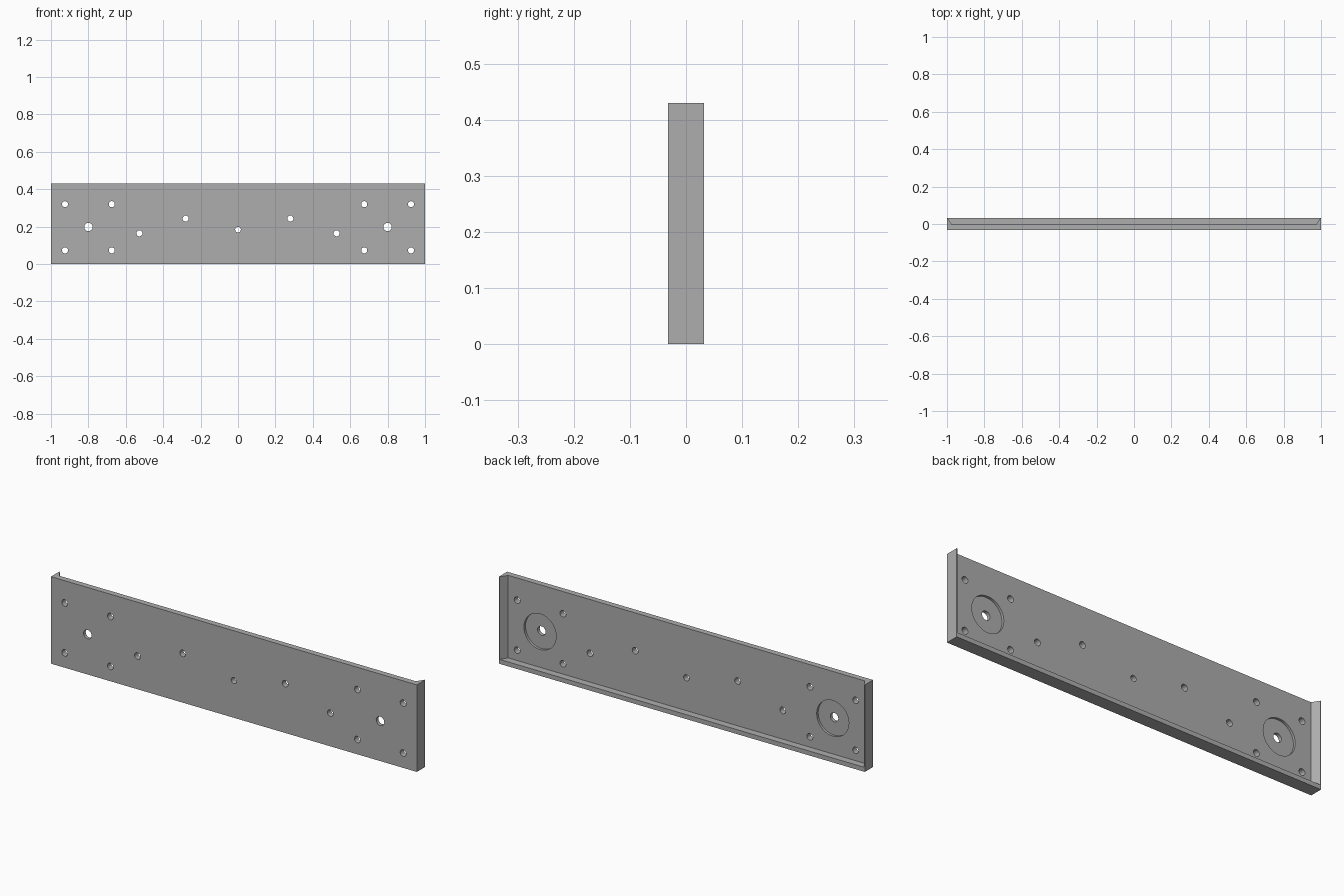
import bpy
import bmesh
from math import pi
from mathutils import Matrix

if "Cube" in bpy.data.objects:
    bpy.data.objects.remove(bpy.data.objects["Cube"], do_unlink=True)

HEIGHT, FRONT, FACE, BACK = 0.43, -0.032, -0.003, 0.032
LIP = 0.022

steel = bpy.data.materials.new("grey_metal")
steel.use_nodes = True
colour = (0.42, 0.42, 0.42, 1)
steel.diffuse_color = colour
steel.node_tree.nodes["Principled BSDF"].inputs["Base Color"].default_value = colour


def add_object(name, bm):
    bmesh.ops.recalc_face_normals(bm, faces=bm.faces)
    mesh = bpy.data.meshes.new(name)
    bm.to_mesh(mesh)
    bm.free()
    mesh.materials.append(steel)
    obj = bpy.data.objects.new(name, mesh)
    bpy.context.collection.objects.link(obj)
    return obj


def prism(name, outline, z0, z1):
    """Extrude an outline in the xy plane from z0 to z1."""
    bm = bmesh.new()
    face = bm.faces.new([bm.verts.new((x, y, z0)) for x, y in outline])
    top = bmesh.ops.extrude_face_region(bm, geom=[face])["geom"]
    verts = [v for v in top if isinstance(v, bmesh.types.BMVert)]
    bmesh.ops.translate(bm, verts=verts, vec=(0, 0, z1 - z0))
    return add_object(name, bm)


def box(name, y0, y1, z0, z1):
    return prism(name, [(-1, y0), (1, y0), (1, y1), (-1, y1)], z0, z1)


def drill(obj, discs, y0, y1):
    """Cut round holes (x, z, radius) between two depths."""
    bm = bmesh.new()
    for x, z, r in discs:
        place = Matrix.Translation((x, (y0 + y1) / 2, z)) @ Matrix.Rotation(pi / 2, 4, "X")
        bmesh.ops.create_cone(bm, cap_ends=True, segments=40, radius1=r,
                              radius2=r, depth=y1 - y0, matrix=place)
    cutter = add_object("hole_cutter", bm)
    cutter.hide_render = True
    mod = obj.modifiers.new("holes", "BOOLEAN")
    mod.operation, mod.solver, mod.object = "DIFFERENCE", "EXACT", cutter
    bpy.context.view_layer.objects.active = obj
    bpy.ops.object.modifier_apply(modifier=mod.name)
    bpy.data.objects.remove(cutter, do_unlink=True)


# Main plate with round recesses behind the two large holes
plate = box("plate", FRONT, FACE, 0, HEIGHT)
drill(plate, [(s * 0.8, 0.198, 0.088) for s in (-1, 1)], FACE - 0.012, BACK)

# Through holes, mirrored left and right
holes = [(0, 0.184, 0.015)]
for s in (-1, 1):
    holes += [(s * x, z, 0.016) for x in (0.675, 0.925) for z in (0.073, 0.32)]
    holes += [(s * 0.28, 0.243, 0.016), (s * 0.527, 0.164, 0.016), (s * 0.8, 0.198, 0.022)]
drill(plate, holes, FRONT - 0.1, BACK + 0.1)

# Square bottom lip and tapered side lips
box("bottom_lip", FACE, BACK, 0, LIP)
for side, s in (("left", 1), ("right", -1)):
    outline = [(s, FACE), (s * 0.974, FACE), (s * 0.996, BACK), (s, BACK)]
    prism(side + "_lip", outline, LIP, HEIGHT)

# Smooth hole walls, crisp edges elsewhere
bpy.ops.object.select_all(action="DESELECT")
plate.select_set(True)
bpy.context.view_layer.objects.active = plate
bpy.ops.object.shade_smooth_by_angle(angle=pi / 6)
